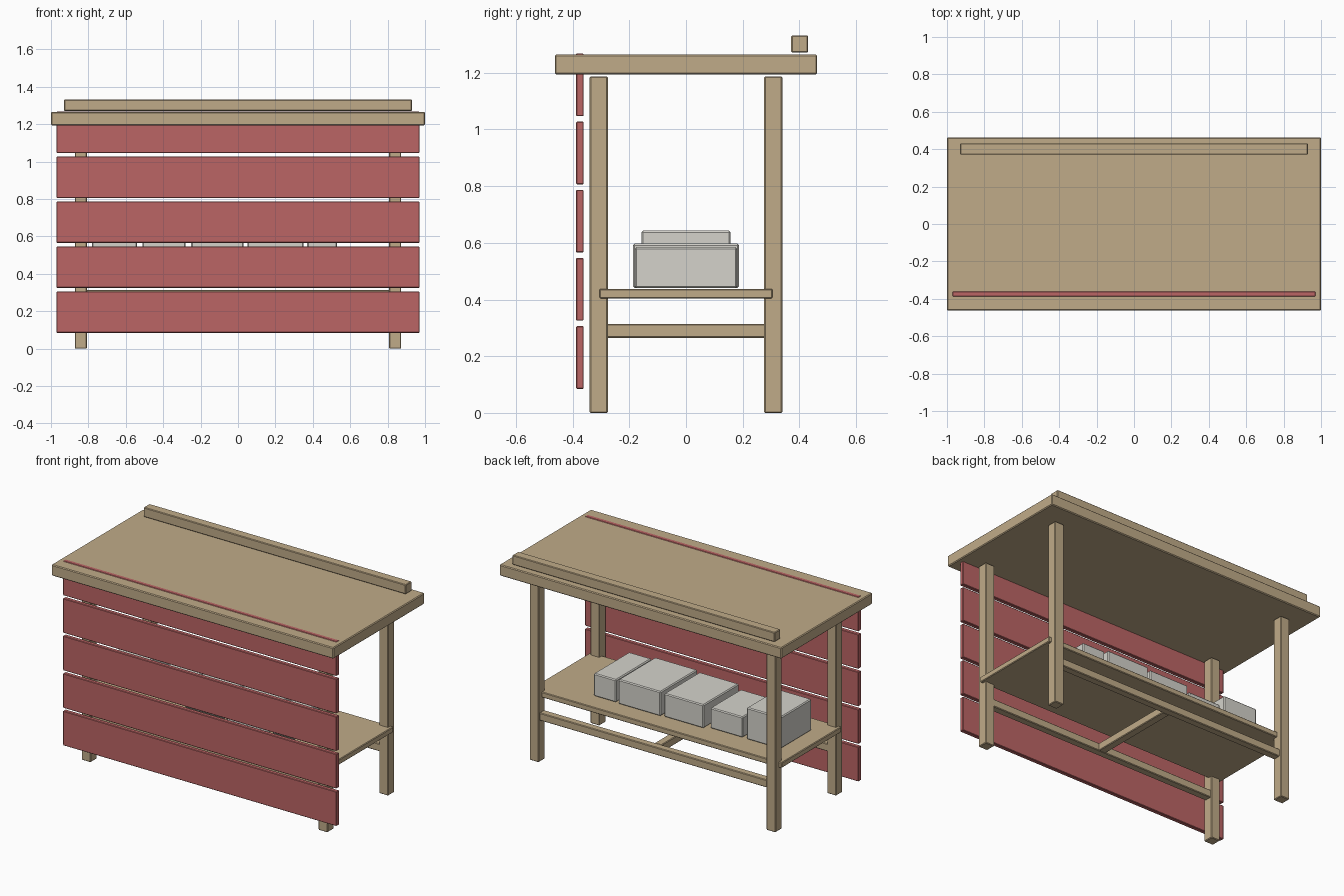
import bpy, bmesh

if "Cube" in bpy.data.objects:
    bpy.data.objects.remove(bpy.data.objects["Cube"])


def material(name, rgb):
    m = bpy.data.materials.new(name)
    m.diffuse_color = (*rgb, 1)
    m.use_nodes = True
    m.node_tree.nodes["Principled BSDF"].inputs["Base Color"].default_value = m.diffuse_color
    return m


WOOD = material("tan_wood", (0.53, 0.41, 0.25))
RED = material("red_paint", (0.50, 0.13, 0.13))
CARD = material("pale_card", (0.66, 0.65, 0.60))


def box(name, x, y, z, mat, bevel=0.004):
    """Box spanning the given (min, max) ranges, with a small chamfer."""
    bm = bmesh.new()
    bmesh.ops.create_cube(bm, size=1)
    for v in bm.verts:
        for i, (lo, hi) in enumerate((x, y, z)):
            v.co[i] = lo if v.co[i] < 0 else hi
    bmesh.ops.bevel(bm, geom=bm.edges[:], offset=bevel, segments=1, affect='EDGES')
    me = bpy.data.meshes.new(name)
    bm.to_mesh(me)
    bm.free()
    me.materials.append(mat)
    ob = bpy.data.objects.new(name, me)
    bpy.context.collection.objects.link(ob)
    return ob


def span(centre, half):
    return (centre - half, centre + half)


# Counter top and the ledge along its back edge
box("counter_top", (-1, 1), (-0.463, 0.463), (1.194, 1.265), WOOD, 0.005)
box("back_ledge", (-0.93, 0.93), (0.371, 0.431), (1.271, 1.332), WOOD)

# Legs and long rails, front and back
for side, sy in (("front", -1), ("back", 1)):
    for hand, sx in (("left", -1), ("right", 1)):
        box(f"{side}_{hand}_leg", span(sx * 0.84, 0.032), span(sy * 0.308, 0.032),
            (0, 1.187), WOOD)
    box(f"{side}_rail", (-0.81, 0.81), span(sy * 0.305, 0.024), (0.265, 0.314), WOOD)

# Cross stretcher and shelf
box("cross_stretcher", span(0, 0.025), (-0.285, 0.285), (0.265, 0.314), WOOD)
box("shelf", (-0.89, 0.89), (-0.305, 0.305), (0.403, 0.438), WOOD)

# Red front slats; the top one just breaks through the counter
for i in range(5):
    z = 0.085 + i * 0.2405
    box(f"front_slat_{i + 1}", (-0.97, 0.97), (-0.388, -0.361), (z, z + 0.221), RED, 0.003)

# Storage boxes on the shelf: x min, x max, half depth, top
boxes = [(-0.78, -0.54, 0.157, 0.643), (-0.51, -0.28, 0.155, 0.572),
         (-0.25, 0.03, 0.180, 0.590), (0.05, 0.35, 0.187, 0.597),
         (0.37, 0.53, 0.180, 0.585)]
for i, (x0, x1, d, top) in enumerate(boxes):
    box(f"storage_box_{i + 1}", (x0, x1), (-d, d), (0.440, top), CARD, 0.006)
